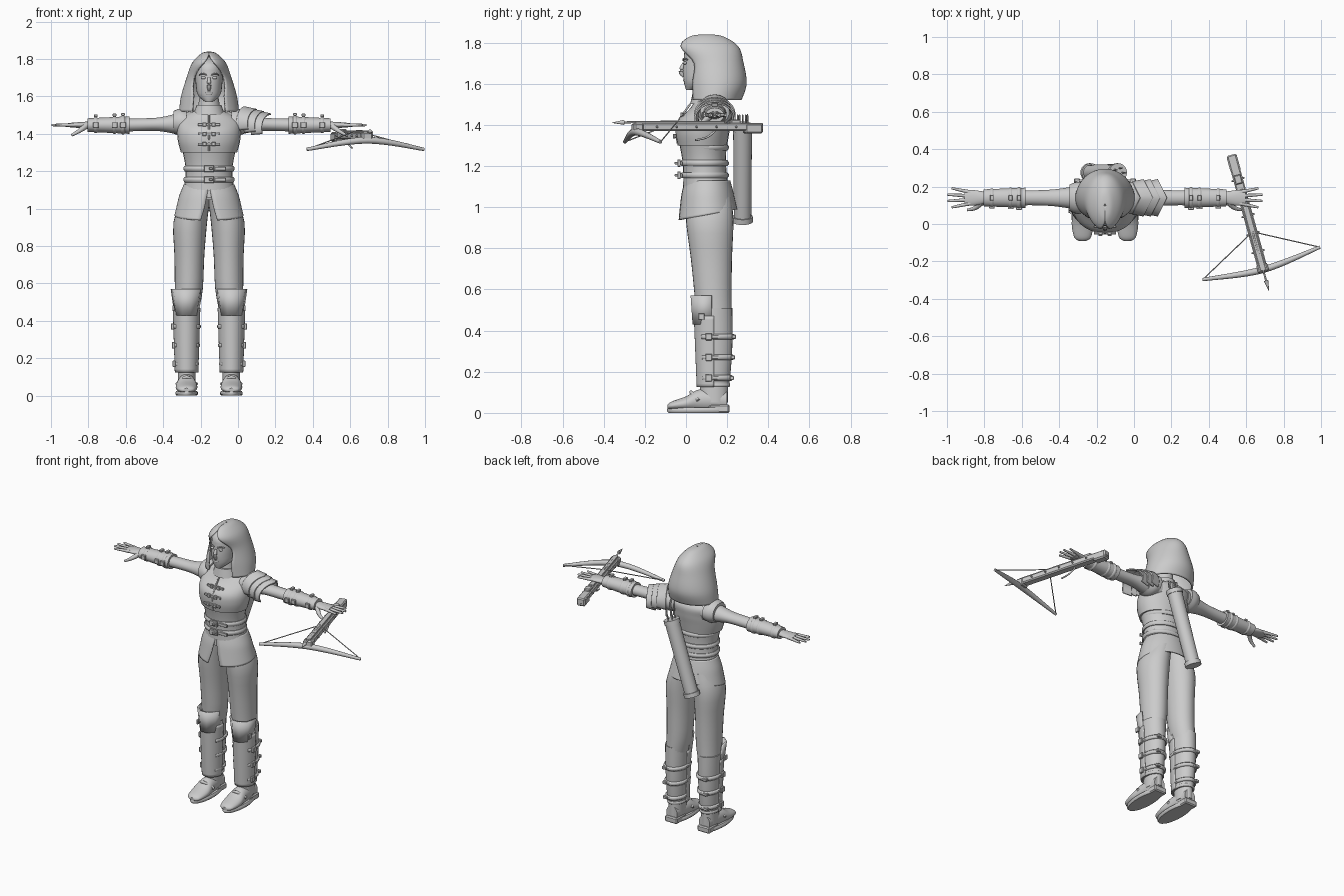
import bpy, bmesh, math
from mathutils import Vector, Matrix

if "Cube" in bpy.data.objects:
    bpy.data.objects.remove(bpy.data.objects["Cube"])

shade = (0.6, 0.6, 0.6, 1)
grey = bpy.data.materials.new("plain grey")
grey.use_nodes = True
grey.diffuse_color = shade
grey.node_tree.nodes["Principled BSDF"].inputs["Base Color"].default_value = shade

# The body stands off centre; the crossbow has its own slanted frame
FIGURE = Matrix.Translation((-.155, 0, 0))
BOW = Matrix.Translation((.61, .045, 1.39)) @ Matrix.Rotation(.27, 4, 'Z')
ARM_Y, ARM_Z, SHIN_X, SHIN_Y = .14, 1.447, .12, .137
LEFT, RIGHT = 1, -1


def sample(values, t):
    """Smooth value at t along evenly spaced keys; a plain number stays constant."""
    if not isinstance(values, (list, tuple)):
        return values
    last = len(values) - 1
    i = min(int(t * last), last - 1)
    f = t * last - i
    before, start, stop, after = (values[max(0, min(last, i + k))] for k in (-1, 0, 1, 2))
    rise, fall = (stop - before) / 2, (after - start) / 2
    change = start - stop
    return start + f * (rise + f * (-3 * change - 2 * rise - fall + f * (2 * change + rise + fall)))


def finish(name, bm, side, frame, angle):
    for vert in bm.verts:
        vert.co.x *= side
    bmesh.ops.recalc_face_normals(bm, faces=bm.faces)
    mesh = bpy.data.meshes.new(name)
    bm.to_mesh(mesh)
    bm.free()
    mesh.materials.append(grey)
    mesh.polygons.foreach_set("use_smooth", [True] * len(mesh.polygons))
    mesh.set_sharp_from_angle(angle=math.radians(angle))
    obj = bpy.data.objects.new(name, mesh)
    obj.matrix_world = frame
    bpy.context.collection.objects.link(obj)
    return obj


def skin(bm, rings, closed):
    count = len(rings[0])
    for low, high in zip(rings, rings[1:]):
        for j in range(count if closed else count - 1):
            k = (j + 1) % count
            bm.faces.new((low[j], low[k], high[k], high[j]))
    if closed:
        bm.faces.new(rings[0])
        bm.faces.new(rings[-1])


def loft(name, axis, along, place_a, place_b, radius_a, radius_b, gap=None, side=LEFT, sides=28,
         rings=13, turn=0, thick=.008, warp=None, angle=40):
    """Ellipses along an axis; a gap leaves each ring open by that half angle."""
    bm, loops = bmesh.new(), []
    for i in range(rings):
        t = i / (rings - 1)
        at, a, b, ra, rb = (sample(key, t) for key in (along, place_a, place_b, radius_a, radius_b))
        opening = 0 if gap is None else max(sample(gap, t), 0)
        loop = []
        for j in range(sides if gap is None else sides + 1):
            turned = turn + opening + 2 * (math.pi - opening) * j / sides
            p, q = a + ra * math.sin(turned), b - rb * math.cos(turned)
            co = Vector({"z": (p, q, at), "x": (at, p, q), "y": (p, at, q)}[axis])
            if warp:
                warp(co)
            loop.append(bm.verts.new(co))
        loops.append(loop)
    skin(bm, loops, gap is None)
    obj = finish(name, bm, side, FIGURE, angle)
    if gap is not None:
        obj.modifiers.new("thickness", 'SOLIDIFY').thickness = thick


def band(name, axis, at, wide, place_a, place_b, radius_a, radius_b, side=LEFT, gap=None):
    """Strap with bevelled rims."""
    shrink = wide / 4
    loft(name, axis, (at - wide / 2, at + wide / 2), place_a, place_b,
         [radius_a - shrink, radius_a, radius_a, radius_a - shrink],
         [radius_b - shrink, radius_b, radius_b, radius_b - shrink], gap, side, rings=4)


def tube(name, points, radius, side=LEFT, sides=12, rings=9, frame=FIGURE):
    bm, loops = bmesh.new(), []
    spots = [Vector([sample(key, i / (rings - 1)) for key in zip(*points)]) for i in range(rings)]
    for i, spot in enumerate(spots):
        ahead = spots[min(i + 1, rings - 1)] - spots[max(i - 1, 0)]
        turn, r = ahead.to_track_quat('Z', 'Y'), sample(radius, i / (rings - 1))
        angles = (2 * math.pi * j / sides for j in range(sides))
        loops.append([bm.verts.new(spot + turn @ Vector((r * math.cos(a), r * math.sin(a), 0))) for a in angles])
    skin(bm, loops, True)
    finish(name, bm, side, frame, 50)


def box(name, size, centre, side=LEFT, frame=FIGURE):
    bm = bmesh.new()
    bmesh.ops.create_cube(bm, size=1, matrix=Matrix.Translation(centre) @ Matrix.Diagonal((*size, 1)))
    bmesh.ops.bevel(bm, geom=bm.edges[:], offset=min(size) / 6, segments=1, affect='EDGES')
    finish(name, bm, side, frame, 30)


def ball(name, size, centre, side=LEFT):
    bm = bmesh.new()
    bmesh.ops.create_uvsphere(bm, u_segments=16, v_segments=10, radius=1,
                              matrix=Matrix.Translation(centre) @ Matrix.Diagonal((*size, 1)))
    finish(name, bm, side, FIGURE, 60)


def dip_front(co):
    hang = max(0, 1.06 - co.z)
    co.z += 2 * hang * (co.y - ARM_Y)


def point_out(co):
    co.x -= abs(co.y - ARM_Y) / 2


# Head and face
loft("head", "z", along=(1.57, 1.81), place_a=0, place_b=[.02, .06, .08, .09, .1, .1],
     radius_a=[.02, .06, .07, .075, .07, .02], radius_b=[.02, .07, .095, .1, .1, .02])
tube("nose", [(0, -.01, 1.7), (0, -.024, 1.66), (0, -.01, 1.635)], radius=[.007, .012, .008])
ball("lips", size=(.022, .01, .01), centre=(0, -.004, 1.617))
loft("neck", "z", along=(1.48, 1.6), place_a=0, place_b=.1, radius_a=[.07, .05], radius_b=[.065, .055])
loft("collar", "z", along=(1.5, 1.555), place_a=0, place_b=.1, radius_a=[.085, .066], radius_b=[.08, .068])

# Hood, open round the face and closed over the crown
loft("hood", "z", along=[1.52, 1.6, 1.7, 1.78, 1.83, 1.84], place_a=0,
     place_b=[.14, .15, .14, .11, .1, .1], radius_a=[.16, .15, .12, .09, .04, .005],
     radius_b=[.13, .145, .14, .145, .08, .005], gap=[.6, .6, .75, .35, 0, 0],
     sides=40, rings=26, thick=.01, angle=60)

# Tunic: bodice, vest and flared skirt with a front slit
loft("bodice", "z", along=(1.06, 1.34), place_a=0, place_b=[.1, .09, .08],
     radius_a=[.145, .125, .15], radius_b=[.115, .105, .12])
loft("vest", "z", along=[1.3, 1.36, 1.42, 1.48, 1.53], place_a=0, place_b=[.08, .08, .09, .12, .11],
     radius_a=[.15, .166, .17, .16, .06], radius_b=[.12, .13, .13, .1, .06], rings=21)
loft("skirt", "z", along=(1.13, .97), place_a=0, place_b=.105, radius_a=[.135, .165, .185],
     radius_b=[.11, .13, .145], gap=[0, .1, .25], sides=40, warp=dip_front)
for height in (1.155, 1.214, 1.29):
    band("waist_belt", "z", height, .028, place_a=0, place_b=.09, radius_a=.137, radius_b=.118)
for height in (1.155, 1.214):
    box("belt_buckle", size=(.055, .016, .036), centre=(0, -.034, height))
    box("buckle_tongue", size=(.02, .02, .012), centre=(.01, -.045, height))
    box("belt_end", size=(.06, .01, .02), centre=(.06, -.023, height))

# Front fastening
for height, front in ((1.45, -.015), (1.4, -.046), (1.345, -.052)):
    box("clasp_strap", size=(.12, .01, .014), centre=(0, front, height))
    for side in (LEFT, RIGHT):
        box("clasp", size=(.022, .016, .022), centre=(.025, front - .004, height), side=side)
tube("front_seam", [(0, .02, 1.5), (0, -.045, 1.4), (0, -.04, 1.31)], radius=.005)

for side, label in ((LEFT, "left_"), (RIGHT, "right_")):
    ball(label + "eye", size=(.014, .008, .008), centre=(.03, -.004, 1.7), side=side)
    tube(label + "brow", [(.012, -.014, 1.714), (.032, -.01, 1.722), (.052, .006, 1.716)], radius=.004, side=side)

    # Arm, shoulder rim and strapped bracer
    loft(label + "arm", "x", along=(.1, .44), place_a=ARM_Y, place_b=[1.455, ARM_Z],
         radius_a=[.07, .06, .045, .04, .04], radius_b=[.065, .055, .036, .034, .034], side=side)
    loft(label + "shoulder_rim", "x", along=(.12, .19), place_a=ARM_Y, place_b=1.462,
         radius_a=[.085, .084, .07], radius_b=[.065, .072, .06], side=side)
    loft(label + "bracer", "x", along=(.425, .65), place_a=ARM_Y, place_b=ARM_Z,
         radius_a=[.054, .045], radius_b=[.047, .036], side=side)
    for reach, radius in ((.46, .057), (.505, .054), (.605, .05)):
        band(label + "bracer_strap", "x", reach, .024, ARM_Y, ARM_Z, radius, radius - .007, side)
        box(label + "bracer_buckle", size=(.03, .014, .03), centre=(reach, ARM_Y - radius, ARM_Z), side=side)
        box(label + "bracer_strap_end", size=(.02, .03, .014), centre=(reach, ARM_Y, ARM_Z + radius), side=side)

    # Hand with four fingers fanned out
    loft(label + "palm", "x", along=(.63, .75), place_a=ARM_Y, place_b=ARM_Z,
         radius_a=[.026, .036, .042, .036], radius_b=[.02, .016, .011], side=side)
    for finger in range(4):
        fan = finger - 1.5
        tube(label + "finger", [(.72, ARM_Y + fan * .02, ARM_Z), (.845 - fan * fan / 90, ARM_Y + fan * .034, ARM_Z)],
             radius=[.011, .006], side=side)
    tube(label + "thumb", [(.66, .115, 1.44), (.695, .085, 1.415), (.735, .075, 1.392)],
         radius=[.016, .007], side=side)

    # Leg and greave
    loft(label + "trouser_leg", "z", along=(.45, 1.05), place_a=[SHIN_X, .108, .105, .1, .07], place_b=[SHIN_Y, .11],
         radius_a=[.065, .075, .08, .09, .075], radius_b=[.085, .09, .1, .115, .11], side=side)
    loft(label + "greave", "z", along=(.13, .51), place_a=SHIN_X, place_b=SHIN_Y,
         radius_a=[.055, .065, .07], radius_b=[.073, .088, .088], side=side)
    loft(label + "shin_plate", "z", along=(.125, .47), place_a=SHIN_X, place_b=.13,
         radius_a=[.063, .074], radius_b=[.078, .092], gap=1.5, side=side, turn=math.pi)
    band(label + "greave_hem", "z", .135, .02, SHIN_X, SHIN_Y, .06, .078, side)
    loft(label + "knee_guard", "z", along=(.43, .57), place_a=SHIN_X, place_b=.117, radius_a=[.065, .085],
         radius_b=[.09, .1], gap=1.5, side=side, sides=5, rings=2, turn=math.pi, thick=.01, angle=15)
    box(label + "knee_stud", size=(.012, .03, .03), centre=(.19, .075, .468), side=side)
    for step in range(3):
        height, radius = .17 + step / 10, .066 + step * .005
        band(label + "calf_strap", "z", height, .028, SHIN_X, SHIN_Y, radius, radius + .026, side, gap=.9)
        box(label + "calf_buckle", size=(.016, .032, .034), centre=(SHIN_X + radius, .11, height), side=side)
        box(label + "calf_strap_end", size=(.03, .02, .02), centre=(.15, SHIN_Y + radius + .02, height), side=side)

    # Boot
    loft(label + "boot_ankle", "z", along=(.05, .16), place_a=SHIN_X, place_b=SHIN_Y,
         radius_a=.047, radius_b=.068, side=side)
    loft(label + "boot_foot", "y", along=[-.09, -.07, 0, .07, .2], place_a=SHIN_X, place_b=[.03, .035, .045, .06, .06],
         radius_a=[.02, .045, .058, .05, .04], radius_b=[.01, .02, .035, .055, .05], side=side, rings=21)
    band(label + "boot_sole", "z", .013, .026, SHIN_X, .06, .06, .152, side)
    box(label + "boot_heel", size=(.09, .1, .04), centre=(SHIN_X, .162, .02), side=side)
    tube(label + "boot_strap", [(.066, .06, .06), (SHIN_X, .025, .1), (.172, .06, .06)], radius=.009, side=side)

# Three overlapping guard plates on the left shoulder, drawn to a point
for plate in range(3):
    inner, height = .19 + plate * .038, 1.455 - plate * .012
    loft("shoulder_plate", "x", along=(inner, inner + .066), place_a=ARM_Y, place_b=height,
         radius_a=[.088, .1], radius_b=[.092, .078], gap=1.15, warp=point_out)

# Quiver slanting across the back, with arrows
low, high = Vector((-.08, .275, .94)), Vector((.07, .275, 1.4))
tube("quiver", [low, high], radius=[.042, .046], sides=24)
for spot in (0, .97):
    tube("quiver_rim", [low.lerp(high, spot - .025), low.lerp(high, spot + .03)], radius=.05, sides=24, rings=2)
for arrow in range(5):
    angle = math.tau * arrow / 5
    shift = Vector((math.cos(angle), math.sin(angle), 0)) / 40
    tube("arrow", [low.lerp(high, .9) + shift, low.lerp(high, 1.1) + shift], radius=.004, rings=2)
    box("arrow_feather", size=(.014, .003, .03), centre=low.lerp(high, 1.08) + shift)

# Crossbow, its length along the slanted frame
box("crossbow_stock", size=(.052, .65, .04), centre=(0, .012, 0), frame=BOW)
box("crossbow_rail", size=(.03, .45, .012), centre=(0, -.08, .022), frame=BOW)
box("crossbow_butt", size=(.056, .09, .05), centre=(0, .29, -.008), frame=BOW)
box("crossbow_lock", size=(.04, .05, .03), centre=(0, .2, .02), frame=BOW)
box("crossbow_nose", size=(.06, .05, .05), centre=(0, -.29, -.005), frame=BOW)
tip = Vector((.325, -.265, -.073))
other_tip = Vector((-tip.x, tip.y, tip.z))
nock = Vector((0, -.09, .026))
tube("crossbow_limb", [other_tip, (0, -.3, -.024), tip], radius=[.009, .018, .009], rings=17, frame=BOW)
for end in (tip, other_tip):
    tube("crossbow_string", [end, nock], radius=.003, rings=2, frame=BOW)
tube("crossbow_bolt", [nock, (0, -.37, .022)], radius=.005, rings=2, frame=BOW)
tube("bolt_head", [(0, -.36, .022), (0, -.42, .02)], radius=[.012, .001], rings=2, frame=BOW)
tube("crossbow_trigger", [(0, .1, -.02), (0, .06, -.05), (0, 0, -.065)], radius=.005, frame=BOW)
for side in (LEFT, RIGHT):
    for peg in range(5):
        slot = peg / 10 - .2
        tube("crossbow_peg", [(.02, slot, 0), (.036, slot, 0)], radius=[.007, .004], side=side, rings=2, frame=BOW)
